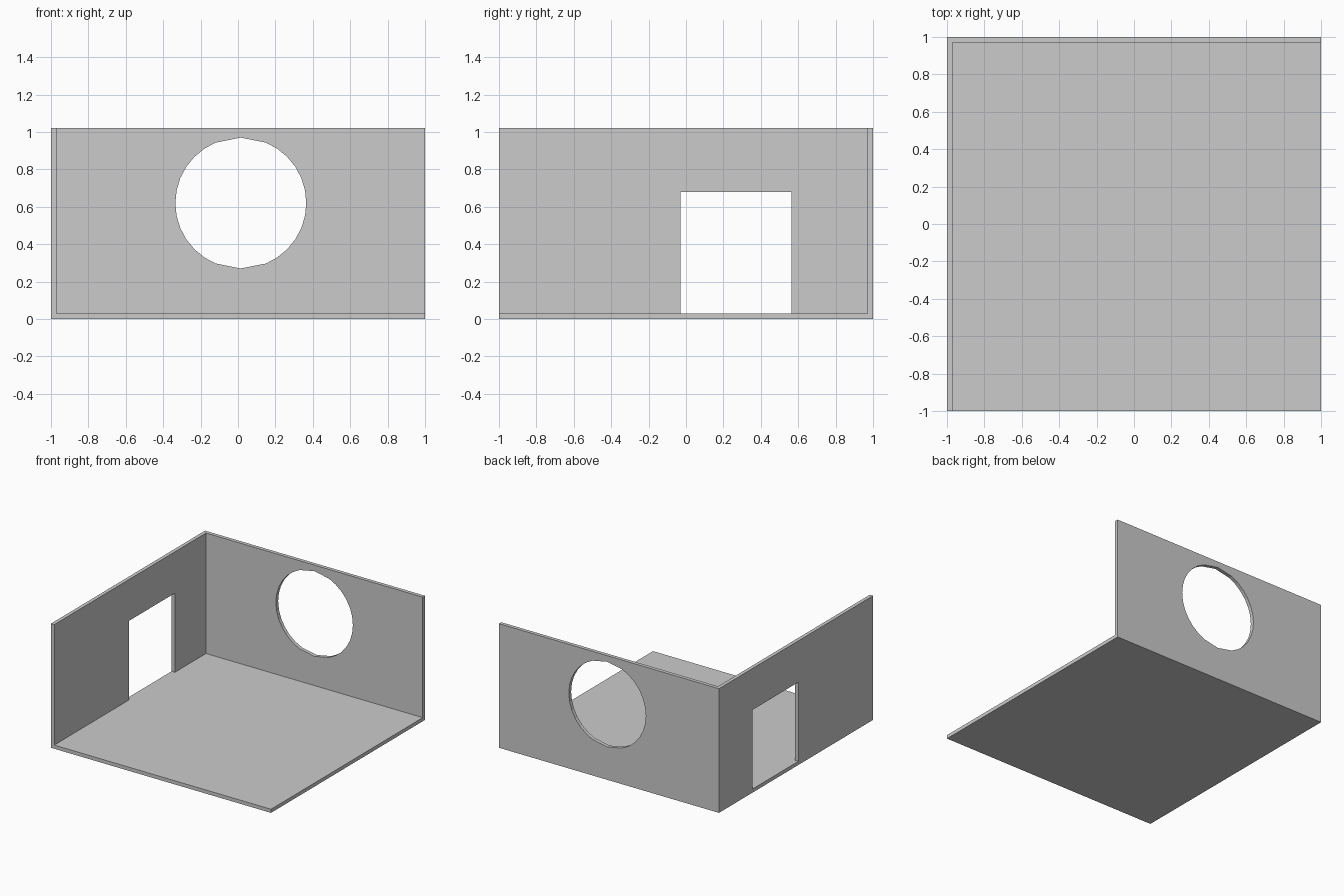
import bpy, bmesh, math
from mathutils import Matrix, Vector

if "Cube" in bpy.data.objects:
    bpy.data.objects.remove(bpy.data.objects["Cube"])

T, H = 0.03, 1.02   # wall thickness, height


def make_object(name, bm):
    bmesh.ops.recalc_face_normals(bm, faces=bm.faces)
    mesh = bpy.data.meshes.new(name)
    bm.to_mesh(mesh)
    bm.free()
    obj = bpy.data.objects.new(name, mesh)
    bpy.context.collection.objects.link(obj)
    return obj


def box(name, lo, hi):
    lo, hi = Vector(lo), Vector(hi)
    bm = bmesh.new()
    bmesh.ops.create_cube(bm, size=1, matrix=Matrix.Translation((lo + hi) / 2)
                          @ Matrix.Diagonal((*(hi - lo), 1)))
    return make_object(name, bm)


def round_cutter(name, x, z, r, y0, y1):
    # 32-step circle with the points beside top and bottom left out
    steps = [i for i in range(32) if i not in (7, 9, 23, 25)]
    bm = bmesh.new()
    ring = [bm.verts.new((x + r * math.cos(i * math.tau / 32), y0,
                          z + r * math.sin(i * math.tau / 32))) for i in steps]
    face = bm.faces.new(ring)
    ext = bmesh.ops.extrude_face_region(bm, geom=[face], use_keep_orig=True)
    bmesh.ops.translate(bm, vec=(0, y1 - y0, 0),
                        verts=[g for g in ext["geom"] if isinstance(g, bmesh.types.BMVert)])
    return make_object(name, bm)


def cut(target, cutter):
    mod = target.modifiers.new(cutter.name, 'BOOLEAN')
    mod.operation, mod.solver, mod.object = 'DIFFERENCE', 'EXACT', cutter
    bpy.context.view_layer.objects.active = target
    bpy.ops.object.modifier_apply(modifier=mod.name)
    bpy.data.objects.remove(cutter)


# Floor with left and back walls, hollowed from one block
room = box("room_shell", (-1, -1, 0), (1, 1, H))
cut(room, box("interior", (-1 + T, -1.5, T), (1.5, 1 - T, H + 0.5)))

# Doorway in the left wall
cut(room, box("doorway", (-1.2, -0.03, T), (-0.8, 0.565, 0.68)))

# Round window in the back wall
cut(room, round_cutter("round_window", 0.015, 0.62, 0.35, 0.8, 1.2))
